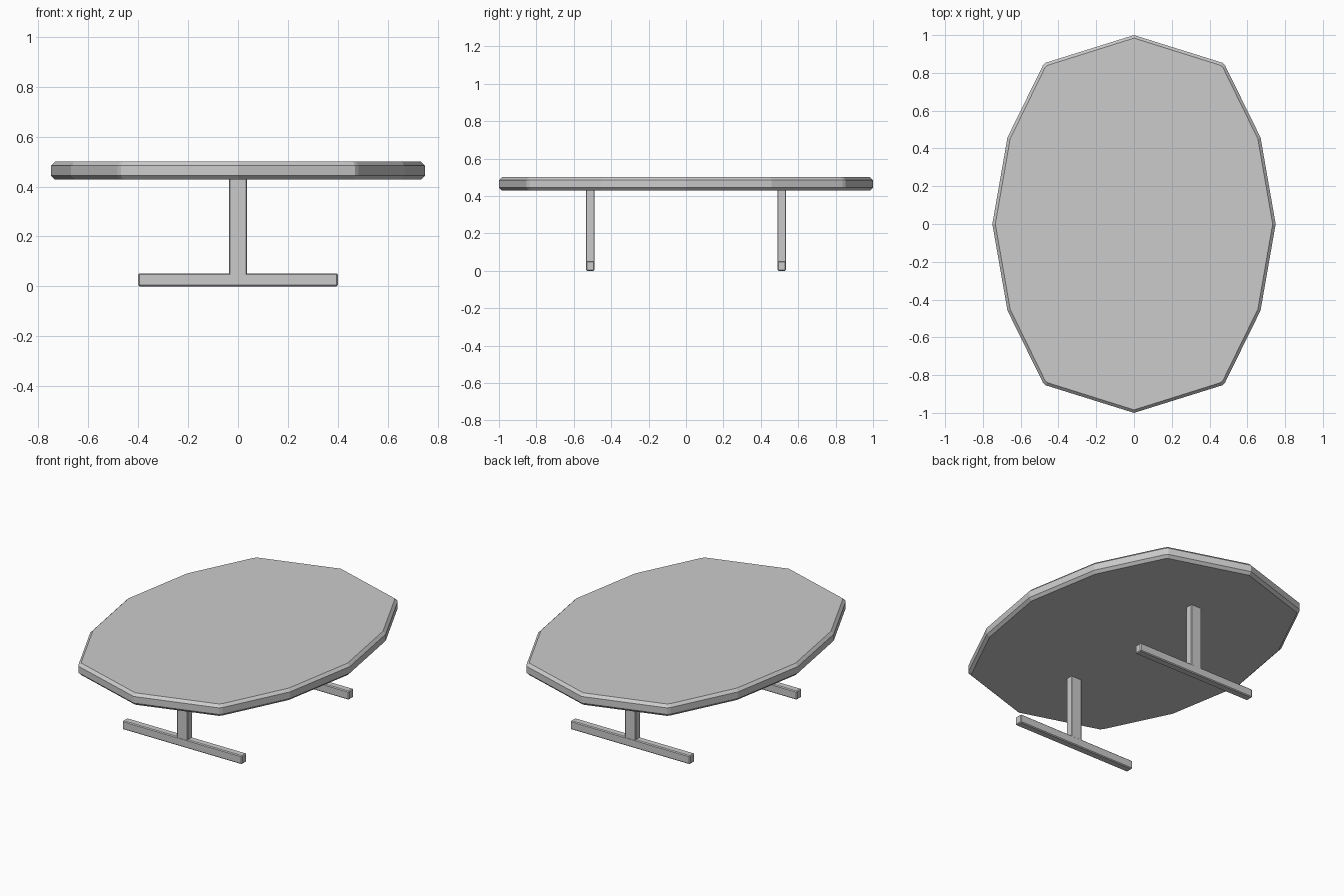
import bpy, bmesh

if "Cube" in bpy.data.objects:
    bpy.data.objects.remove(bpy.data.objects["Cube"])

def finish(name, bm):
    bmesh.ops.recalc_face_normals(bm, faces=bm.faces)
    me = bpy.data.meshes.new(name)
    bm.to_mesh(me)
    bm.free()
    ob = bpy.data.objects.new(name, me)
    bpy.context.collection.objects.link(ob)
    return ob

def box(name, centre, size, bevel):
    bm = bmesh.new()
    bmesh.ops.create_cube(bm, size=1)
    for v in bm.verts:
        v.co = [c + s * k for c, s, k in zip(centre, size, v.co)]
    ob = finish(name, bm)
    mod = ob.modifiers.new("edge_chamfer", 'BEVEL')
    mod.width = bevel
    mod.segments = 1
    return ob

# Tabletop: faceted oval with chamfered rim, outline mirrored from one quarter
quarter = [(0.75, 0), (0.67, 0.458), (0.483, 0.838), (0.47, 0.853), (0, 1)]
half = quarter + [(-x, y) for x, y in quarter[-2::-1]]
outline = half + [(-x, -y) for x, y in half[1:-1]]
bm = bmesh.new()
rings = []
for inset, z in [(0.016, 0.428), (0, 0.444), (0, 0.484), (0.016, 0.5)]:
    sx, sy = 1 - inset / 0.75, 1 - inset
    rings.append([bm.verts.new((x * sx, y * sy, z)) for x, y in outline])
n = len(outline)
for a, b in zip(rings, rings[1:]):
    for i in range(n):
        j = (i + 1) % n
        bm.faces.new((a[i], a[j], b[j], b[i]))
bm.faces.new(rings[0][::-1])
bm.faces.new(rings[-1])
finish("tabletop", bm)

# Two T-shaped legs: post and foot bar
for side, s in (("front", -1), ("back", 1)):
    y = s * 0.512
    box(side + "_post", (0, y, 0.2375), (0.072, 0.044, 0.395), 0.003)
    box(side + "_foot", (0, y, 0.026), (0.8, 0.046, 0.052), 0.005)
